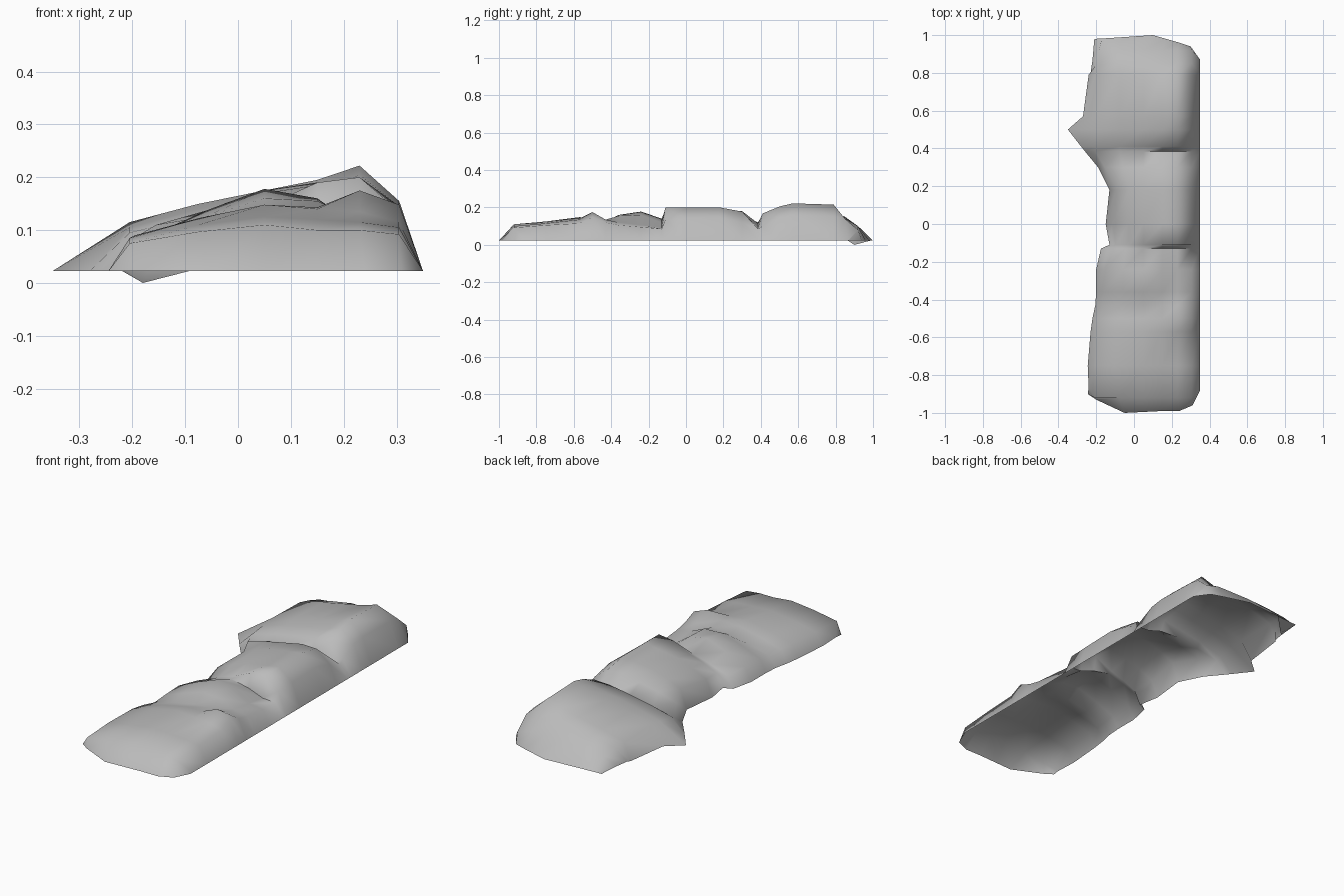
import bpy
import bmesh

# Remove the default cube if present
default_cube = bpy.data.objects.get("Cube")
if default_cube:
    bpy.data.objects.remove(default_cube, do_unlink=True)

BASE = 0.023          # height of the open rim
RIGHT_EDGE = 0.35     # straight long side
MIDDLE_X = 0.05       # lengthwise lines shared by all sections
INNER_X = 0.15
RIDGE_X = 0.23
SHOULDER_X = 0.305

# Cross-sections along the ledge: y, left rim x, then heights of
# left shoulder, middle, inner ridge, outer ridge, right shoulder
SECTIONS = [
    (-.92, -.24, .075, .11, .1, .1, .092),
    (-.75, -.245, .085, .125, .12, .115, .105),
    (-.57, -.23, .09, .148, .14, .135, .115),
    (-.5, -.22, .085, .14, .143, .175, .148),
    (-.43, -.205, .075, .125, .135, .135, .12),
    (-.36, -.2, .085, .16, .155, .12, .105),
    (-.24, -.2, .09, .178, .16, .105, .095),
    (-.13, -.175, .08, .14, .12, .09, .085),
    (-.11, -.13, .09, .145, .19, .2, .135),
    (0, -.15, .105, .17, .185, .2, .14),
    (.18, -.13, .12, .175, .19, .2, .145),
    (.3, -.19, .11, .16, .18, .178, .12),
    (.385, -.26, .08, .12, .115, .09, .085),
    (.41, -.28, .095, .15, .165, .168, .1),
    (.5, -.35, .105, .165, .18, .205, .145),
    (.57, -.27, .115, .175, .195, .222, .155),
    (.79, -.24, .11, .17, .19, .215, .15),
    (.85, -.23, .1, .15, .145, .14, .14),
    (.92, -.22, .08, .1, .1, .1, .08),
]

# Rim outline where the two short ends meet the ground
FRONT_RIM = [(-.245, -.9), (-.2, -.93), (-.05, -1), (.05, -.995),
             (.15, -.99), (.24, -.99), (.31, -.96), (RIGHT_EDGE, -.88)]
BACK_RIM = [(-.21, .98), (-.17, .982), (-.09, .987), (.1, 1),
            (.17, .98), (.24, .96), (.3, .94), (RIGHT_EDGE, .87)]


def cross_section(y, left, shoulder, middle, inner, ridge, right):
    """Points across the rock from the left rim to the right rim."""
    shoulder_x = max(left + 0.035, -0.205)
    rim_y = y * 0.94 if abs(y) > 0.8 else y
    return [
        (left, rim_y, BASE),
        (shoulder_x, y, shoulder),
        ((shoulder_x + MIDDLE_X) / 2, y, (shoulder + middle) / 2 + 0.004),
        (MIDDLE_X, y, middle),
        (INNER_X, y, inner),
        (RIDGE_X, y, ridge),
        (SHOULDER_X, y, right),
        (RIGHT_EDGE, rim_y, BASE),
    ]


def rim_row(outline):
    return [(x, y, BASE) for x, y in outline]


def add_row(bm, points):
    return [bm.verts.new(p) for p in points]


def make_material(name, colour):
    mat = bpy.data.materials.new(name)
    mat.use_nodes = True
    mat.diffuse_color = colour
    shader = mat.node_tree.nodes["Principled BSDF"]
    shader.inputs["Base Color"].default_value = colour
    shader.inputs["Roughness"].default_value = 0.9
    return mat


# Loft the hollow rock shell through all the sections
bm = bmesh.new()
profiles = [rim_row(FRONT_RIM)]
profiles += [cross_section(*section) for section in SECTIONS]
profiles.append(rim_row(BACK_RIM))
rows = [add_row(bm, profile) for profile in profiles]

for near, far in zip(rows, rows[1:]):
    for i in range(len(near) - 1):
        bm.faces.new((near[i], near[i + 1], far[i + 1], far[i]))

# Small tucked-under fold at the back corner
tip = bm.verts.new((-.18, .9, 0))
fold_edge = [rows[-2][0]] + rows[-1][:3]
for start, end in zip(fold_edge, fold_edge[1:]):
    bm.faces.new((start, end, tip))

mesh = bpy.data.meshes.new("rock_ledge")
bm.to_mesh(mesh)
bm.free()

rock = bpy.data.objects.new("rock_ledge", mesh)
bpy.context.collection.objects.link(rock)
mesh.materials.append(make_material("stone_grey", (0.5, 0.5, 0.5, 1)))

# Smooth, worn surface with only the hardest breaks kept sharp
bpy.ops.object.select_all(action="DESELECT")
rock.select_set(True)
bpy.context.view_layer.objects.active = rock
bpy.ops.object.shade_smooth_by_angle(angle=1.3)
